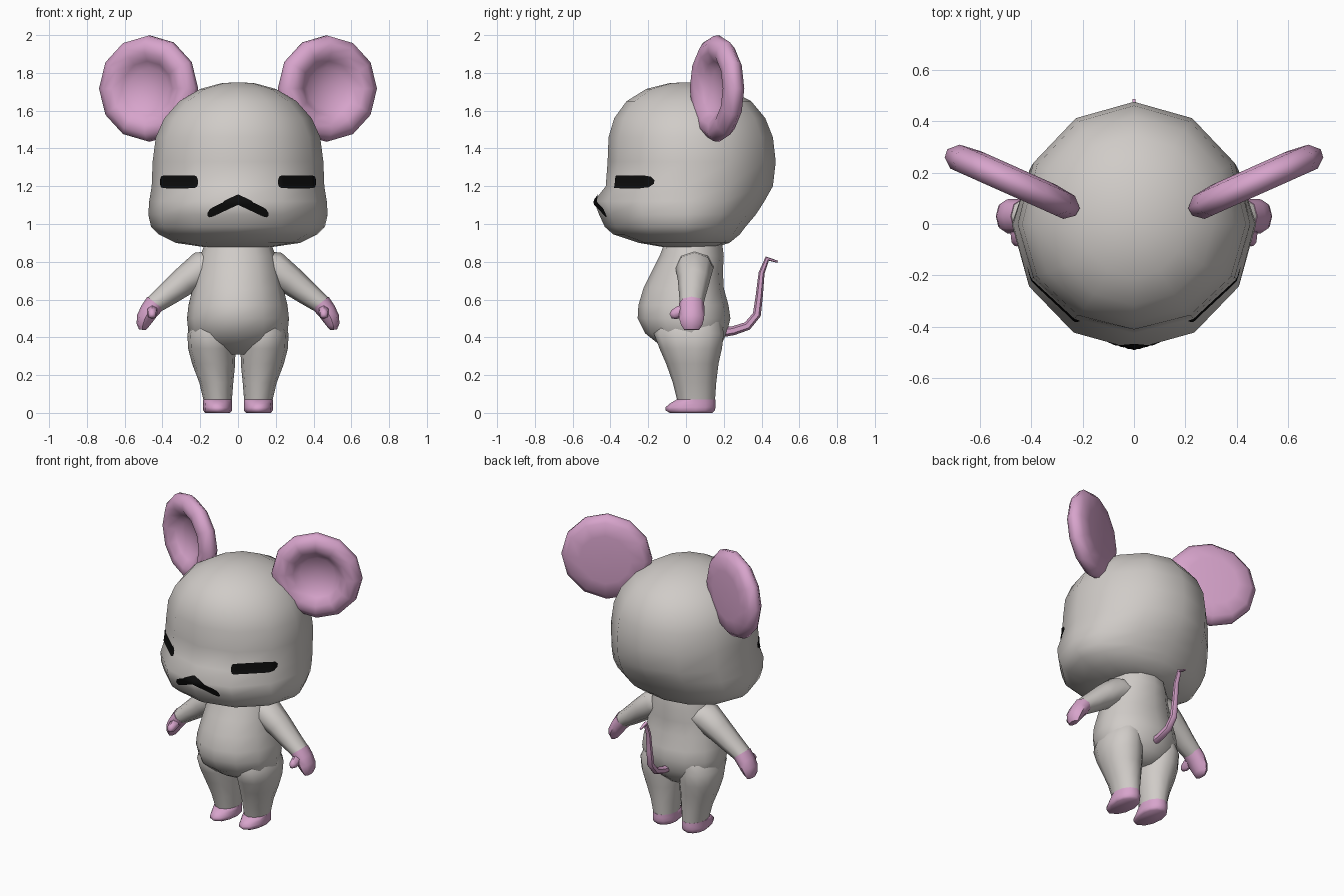
import bpy, bmesh, math
from mathutils import Vector
from mathutils.bvhtree import BVHTree

if "Cube" in bpy.data.objects:
    bpy.data.objects.remove(bpy.data.objects["Cube"])


def material(name, rgb):
    m = bpy.data.materials.new(name)
    m.diffuse_color = (*rgb, 1)
    m.use_nodes = True
    m.node_tree.nodes["Principled BSDF"].inputs["Base Color"].default_value = m.diffuse_color
    return m


GREY = material("warm grey fur", (0.63, 0.60, 0.575))
PINK = material("pink skin", (0.68, 0.37, 0.60))
BLACK = material("black markings", (0.004, 0.004, 0.004))


def finish(name, bm, mat, mirror=False, angle=60):
    bmesh.ops.recalc_face_normals(bm, faces=bm.faces)
    me = bpy.data.meshes.new(name)
    bm.to_mesh(me)
    me.materials.append(mat)
    me.polygons.foreach_set("use_smooth", [True] * len(me.polygons))
    me.set_sharp_from_angle(angle=math.radians(angle))
    ob = bpy.data.objects.new(name, me)
    bpy.context.collection.objects.link(ob)
    if mirror:
        mod = ob.modifiers.new("mirror", 'MIRROR')
        mod.use_mirror_merge = False
    return ob


def loft(rings):
    """Skin a list of equal-sized point rings and cap both ends."""
    bm = bmesh.new()
    vs = [[bm.verts.new(p) for p in r] for r in rings]
    n = len(vs[0])
    for a, b in zip(vs, vs[1:]):
        for i in range(n):
            j = (i + 1) % n
            bm.faces.new((a[i], a[j], b[j], b[i]))
    bm.faces.new(vs[0])
    bm.faces.new(vs[-1])
    return bm


def level(z, rx, yf, yb, cx=0.0, cy=0.0, n=12):
    """Horizontal ring with separate front and back depth."""
    pts = []
    for i in range(n):
        a = 2 * math.pi * i / n
        s = math.sin(a)
        pts.append((cx + rx * math.cos(a), cy + s * ((yb - cy) if s > 0 else (cy - yf)), z))
    return pts


def tube(path, radii, side, n=8):
    """Rings along a path; radii = (in-plane, along side)."""
    path = [Vector(p) for p in path]
    side = Vector(side)
    rings = []
    for k, p in enumerate(path):
        t = (path[min(k + 1, len(path) - 1)] - path[max(k - 1, 0)]).normalized()
        u = t.cross(side).normalized()
        ru, rs = radii[k]
        rings.append([p + u * ru * math.cos(2 * math.pi * i / n)
                      + side * rs * math.sin(2 * math.pi * i / n) for i in range(n)])
    return loft(rings)


# Head with low muzzle bulge
head = loft([level(*r) for r in [
    (0.878, 0.18, -0.12, 0.16), (0.90, 0.33, -0.25, 0.23), (0.945, 0.42, -0.385, 0.285),
    (0.985, 0.46, -0.43, 0.315), (1.05, 0.475, -0.46, 0.37), (1.12, 0.47, -0.487, 0.415),
    (1.20, 0.457, -0.425, 0.46), (1.33, 0.452, -0.415, 0.475), (1.46, 0.435, -0.41, 0.46),
    (1.56, 0.39, -0.38, 0.42), (1.65, 0.31, -0.315, 0.345), (1.715, 0.20, -0.21, 0.22),
    (1.745, 0.09, -0.09, 0.10), (1.75, 0.02, -0.02, 0.02)]])
finish("head", head, GREY)
bmesh.ops.triangulate(head, faces=head.faces[:])
tree = BVHTree.FromBMesh(head)


# Thin face markings projected onto the head
def marking(name, centre, half, x0, x1, mirror):
    bm = bmesh.new()
    N, M = 32, 4
    rows = []
    for i in range(N + 1):
        s = 2 * i / N - 1
        x = x0 + (x1 - x0) * i / N
        h = half * (0.25 + 0.75 * math.sqrt(max(0, 1 - s ** 12)))
        row = []
        for j in range(M + 1):
            z = centre(x) + h * (2 * j / M - 1)
            hit, nrm, _, _ = tree.ray_cast(Vector((x, -2, z)), Vector((0, 1, 0)))
            if nrm.y > 0:
                nrm = -nrm
            row.append(bm.verts.new(hit + nrm * 0.006))
        rows.append(row)
    for a, b in zip(rows, rows[1:]):
        for j in range(M):
            bm.faces.new((a[j], b[j], b[j + 1], a[j + 1]))
    finish(name, bm, BLACK, mirror)


marking("eye", lambda x: 1.222, 0.035, 0.21, 0.408, True)
marking("mouth", lambda x: 1.128 - 0.47 * abs(x), 0.025, -0.16, 0.16, False)

# Ears: twelve-sided dished discs, turned outward
c, turn = Vector((0.473, 0.165, 1.717)), math.radians(24)
along = Vector((math.cos(turn), math.sin(turn), 0))
front = Vector((math.sin(turn), -math.cos(turn), 0))
profile = [(0.01, -0.058), (0.16, -0.058), (0.245, -0.048), (0.282, -0.012), (0.278, 0.022),
           (0.24, 0.052), (0.19, 0.052), (0.145, 0.018), (0.11, -0.012), (0.01, -0.018)]
finish("ear", loft([[c + front * d + along * r * math.cos(math.pi * i / 6)
                     + Vector((0, 0, r * math.sin(math.pi * i / 6))) for i in range(12)]
                    for r, d in profile]), PINK, True)

# Torso with round belly
finish("torso", loft([level(*r, cy=0.03) for r in [
    (0.31, 0.10, -0.05, 0.13), (0.36, 0.21, -0.14, 0.185), (0.42, 0.262, -0.215, 0.215),
    (0.50, 0.27, -0.256, 0.235), (0.57, 0.262, -0.252, 0.225), (0.66, 0.24, -0.225, 0.20),
    (0.75, 0.22, -0.18, 0.195), (0.83, 0.20, -0.14, 0.20), (0.91, 0.17, -0.11, 0.19)]]), GREY)

# Legs and feet
finish("leg", loft([level(z, w, f, b, cx, 0.05) for z, cx, w, f, b in [
    (0.06, 0.107, 0.074, -0.045, 0.153), (0.16, 0.115, 0.09, -0.07, 0.16),
    (0.26, 0.129, 0.114, -0.105, 0.172), (0.34, 0.139, 0.125, -0.14, 0.19),
    (0.42, 0.145, 0.123, -0.17, 0.20), (0.48, 0.13, 0.11, -0.15, 0.19)]]), GREY, True)
finish("foot", loft([level(z, w, f, b, 0.108, 0.05) for z, w, f, b in [
    (0.0, 0.066, -0.085, 0.14), (0.012, 0.076, -0.108, 0.152), (0.03, 0.077, -0.108, 0.157),
    (0.05, 0.076, -0.085, 0.157), (0.072, 0.0765, -0.048, 0.155)]]), PINK, True)

# Arms, hands and thumbs
finish("arm", tube([(0.10, 0.045, 0.79), (0.19, 0.045, 0.765), (0.28, 0.042, 0.70),
                    (0.37, 0.035, 0.63), (0.45, 0.03, 0.57)],
                   [(0.075, 0.10), (0.092, 0.10), (0.077, 0.085), (0.063, 0.072),
                    (0.05, 0.062)], (0, 1, 0)), GREY, True)
finish("hand", tube([(0.437, 0.03, 0.582), (0.47, 0.03, 0.54), (0.493, 0.03, 0.50),
                     (0.504, 0.03, 0.465), (0.506, 0.03, 0.44)],
                    [(0.054, 0.066), (0.05, 0.068), (0.045, 0.066), (0.034, 0.056),
                     (0.018, 0.04)], (0, 1, 0)), PINK, True)
finish("thumb", tube([(0.45, 0.01, 0.55), (0.455, -0.035, 0.535), (0.455, -0.065, 0.52),
                      (0.455, -0.082, 0.512)],
                     [(0.03, 0.03), (0.032, 0.028), (0.027, 0.024), (0.012, 0.012)],
                     (1, 0, 0), 6), PINK, True)

# Tail
finish("tail", tube([(0, 0.18, 0.425), (0, 0.25, 0.435), (0, 0.325, 0.46), (0, 0.375, 0.52),
                     (0, 0.388, 0.62), (0, 0.40, 0.74), (0, 0.43, 0.817), (0, 0.485, 0.80)],
                    [(r, r) for r in (0.026, 0.024, 0.023, 0.022, 0.019, 0.016, 0.014, 0.006)],
                    (1, 0, 0), 6), PINK)
